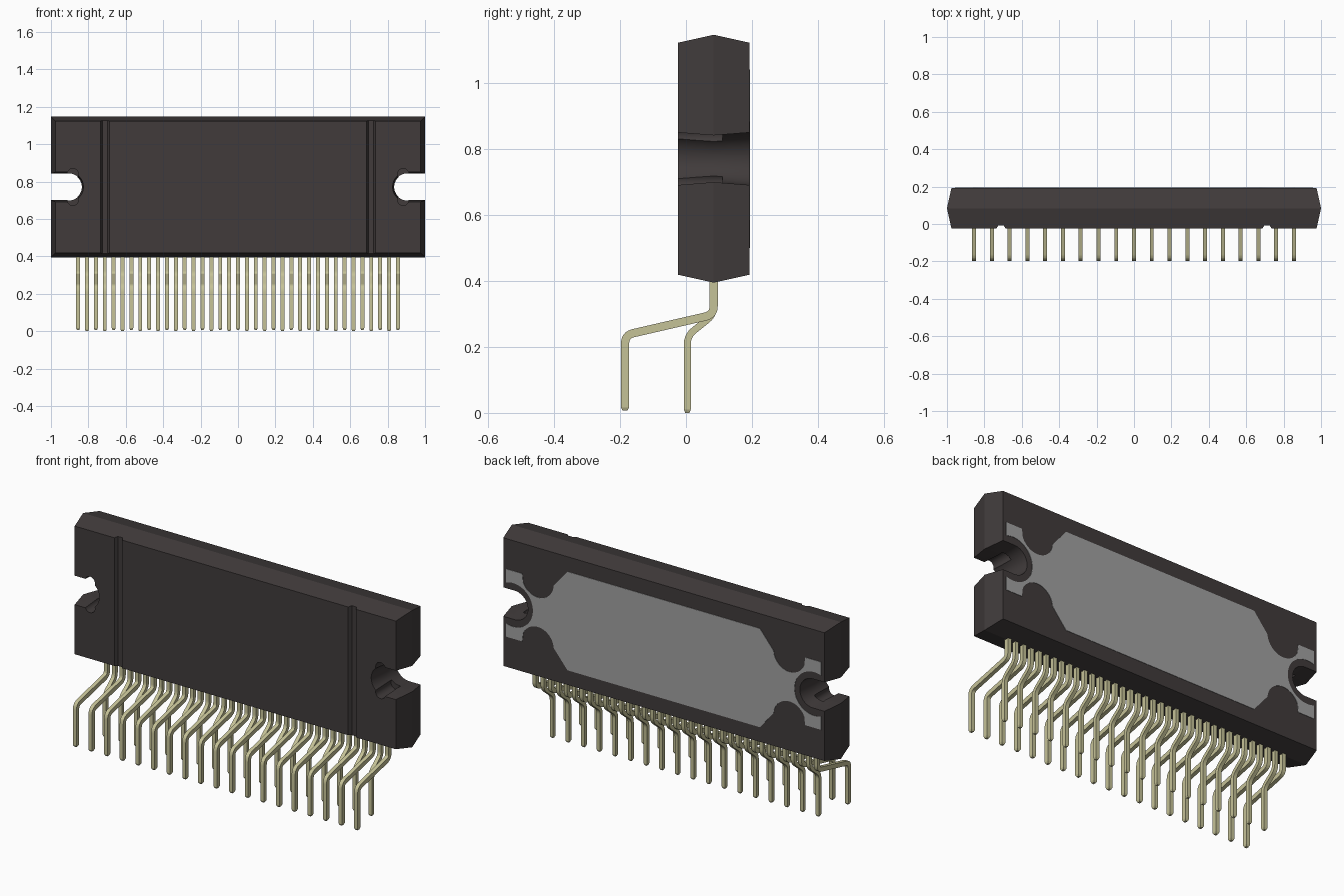
import bpy, bmesh, math
from mathutils import Vector

cube = bpy.data.objects.get("Cube")
if cube:
    bpy.data.objects.remove(cube, do_unlink=True)


def material(name, rgb):
    m = bpy.data.materials.new(name)
    m.use_nodes = True
    m.diffuse_color = (*rgb, 1)
    for n in m.node_tree.nodes:
        if n.type == 'BSDF_PRINCIPLED':
            n.inputs["Base Color"].default_value = (*rgb, 1)
            n.inputs["Roughness"].default_value = 0.6
    return m


RESIN = material("dark resin", (0.052, 0.044, 0.044))
PLATE = material("grey metal", (0.36, 0.36, 0.36))
TIN = material("pale gold pin", (0.56, 0.54, 0.31))

FRONT, MID, BACK = -0.024, 0.084, 0.192
ZC = 0.771


def loft(name, rings, mat):
    """Join closed rings of equal length and cap both ends."""
    bm = bmesh.new()
    rows = [[bm.verts.new(p) for p in ring] for ring in rings]
    n = len(rows[0])
    for a, b in zip(rows, rows[1:]):
        for i in range(n):
            j = (i + 1) % n
            bm.faces.new((a[i], a[j], b[j], b[i]))
    bm.faces.new(rows[0])
    bm.faces.new(rows[-1])
    bmesh.ops.recalc_face_normals(bm, faces=bm.faces)
    me = bpy.data.meshes.new(name)
    bm.to_mesh(me)
    bm.free()
    me.materials.append(mat)
    ob = bpy.data.objects.new(name, me)
    bpy.context.collection.objects.link(ob)
    return ob


def arc(cx, cz, r, a0, a1, n):
    angles = [math.radians(a0 + (a1 - a0) * i / n) for i in range(n + 1)]
    return [(cx + r * math.cos(a), cz + r * math.sin(a)) for a in angles]


def at_y(points, y):
    return [(x, y, z) for x, z in points]


def smooth(ob):
    bpy.ops.object.select_all(action='DESELECT')
    ob.select_set(True)
    bpy.context.view_layer.objects.active = ob
    bpy.ops.object.shade_smooth_by_angle(angle=math.radians(16))


# Body: block with drafted edges, widest at mid depth
def rectangle(hx, hz):
    return [(-hx, ZC - hz), (hx, ZC - hz), (hx, ZC + hz), (-hx, ZC + hz)]


body = loft("body", [at_y(rectangle(0.976, 0.352), FRONT),
                     at_y(rectangle(1, 0.376), MID),
                     at_y(rectangle(0.976, 0.352), BACK)], RESIN)


# Cutters: drafted screw slots, corner reliefs and front grooves
def slot_ring(side, r, y):
    pts = [(1.2, ZC + r)] + arc(0.906, ZC, r, 90, 270, 28) + [(1.2, ZC - r)]
    return at_y([(side * x, z) for x, z in pts], y)


cutters = []
for side in (-1, 1):
    cutters.append(loft("slot_cutter", [slot_ring(side, 0.082, FRONT - 0.03),
                                        slot_ring(side, 0.071, MID),
                                        slot_ring(side, 0.082, BACK + 0.03)], RESIN))
    for up in (-1, 1):
        circle = arc(side * 0.883, ZC + up * 0.069, 0.03, 0, 360, 28)[:-1]
        cutters.append(loft("relief_cutter", [at_y(circle, FRONT - 0.05),
                                              at_y(circle, 0.11)], RESIN))
    xc = side * 0.711
    section = [(xc - 0.03, FRONT - 0.01), (xc - 0.014, FRONT + 0.017),
               (xc + 0.014, FRONT + 0.017), (xc + 0.03, FRONT - 0.01)]
    cutters.append(loft("groove_cutter", [[(x, y, z) for x, y in section]
                                          for z in (0.2, 1.3)], RESIN))

for c in cutters:
    mod = body.modifiers.new("cut", 'BOOLEAN')
    mod.operation = 'DIFFERENCE'
    mod.solver = 'EXACT'
    mod.object = c
bpy.context.view_layer.update()
graph = bpy.context.evaluated_depsgraph_get()
cut_mesh = bpy.data.meshes.new_from_object(body.evaluated_get(graph))
body.modifiers.clear()
body.data = cut_mesh
cut_mesh.materials.clear()
cut_mesh.materials.append(RESIN)
for p in cut_mesh.polygons:
    p.material_index = 0
for c in cutters:
    bpy.data.objects.remove(c, do_unlink=True)
smooth(body)

# Heat plate: one quarter outline mirrored both ways, almost flush with the back
quarter = [(0.585, 0.271)]
quarter += arc(0.765, 0.178, 0.097, 184, 338, 20)
quarter += [(0.86, 0.186), (0.957, 0.186)]
quarter += arc(0.915, 0, 0.12, 69.5, 180, 20)
half = quarter + [(x, -z) for x, z in reversed(quarter[:-1])]
outline = [(x, z + ZC) for x, z in half + [(-x, z) for x, z in reversed(half)]]
loft("heat_plate", [at_y(outline, BACK - 0.004), at_y(outline, BACK + 0.002)], PLATE)


# Pins: square wire swept along a path with rounded bends
def rounded(path, r, n=5):
    pts = [Vector(p) for p in path]
    out = [pts[0]]
    for a, b, c in zip(pts, pts[1:], pts[2:]):
        p, q = b + (a - b).normalized() * r, b + (c - b).normalized() * r
        for i in range(n + 1):
            t = i / n
            out.append(p * (1 - t) ** 2 + b * 2 * t * (1 - t) + q * t * t)
    return out + [pts[-1]]


def pins(name, path, thick, count, first, pitch):
    pts = rounded(path, 0.026)
    tip = pts[-1]
    pts.insert(-1, tip + Vector((0, 0.01)))
    rings = []
    for i, p in enumerate(pts):
        before, after = pts[max(i - 1, 0)], pts[min(i + 1, len(pts) - 1)]
        d = (after - before).normalized()
        side = Vector((-d.y, d.x))
        k = 0.6 if i == len(pts) - 1 else 1
        w, h = 0.0105 * k, thick / 2 * k
        a, b = p + side * h, p - side * h
        rings.append([(first - w, *a), (first + w, *a), (first + w, *b), (first - w, *b)])
    ob = loft(name, rings, TIN)
    arr = ob.modifiers.new("row", 'ARRAY')
    arr.count = count
    arr.use_relative_offset = False
    arr.use_constant_offset = True
    arr.constant_offset_displace = (pitch, 0, 0)
    smooth(ob)


pins("long_pins", [(MID, 0.42), (MID, 0.298), (-0.185, 0.236), (-0.185, 0.007)],
     0.025, 19, -0.855, 0.095)
pins("short_pins", [(MID, 0.42), (MID, 0.298), (0.004, 0.234), (0.004, 0)],
     0.021, 18, -0.8075, 0.095)
